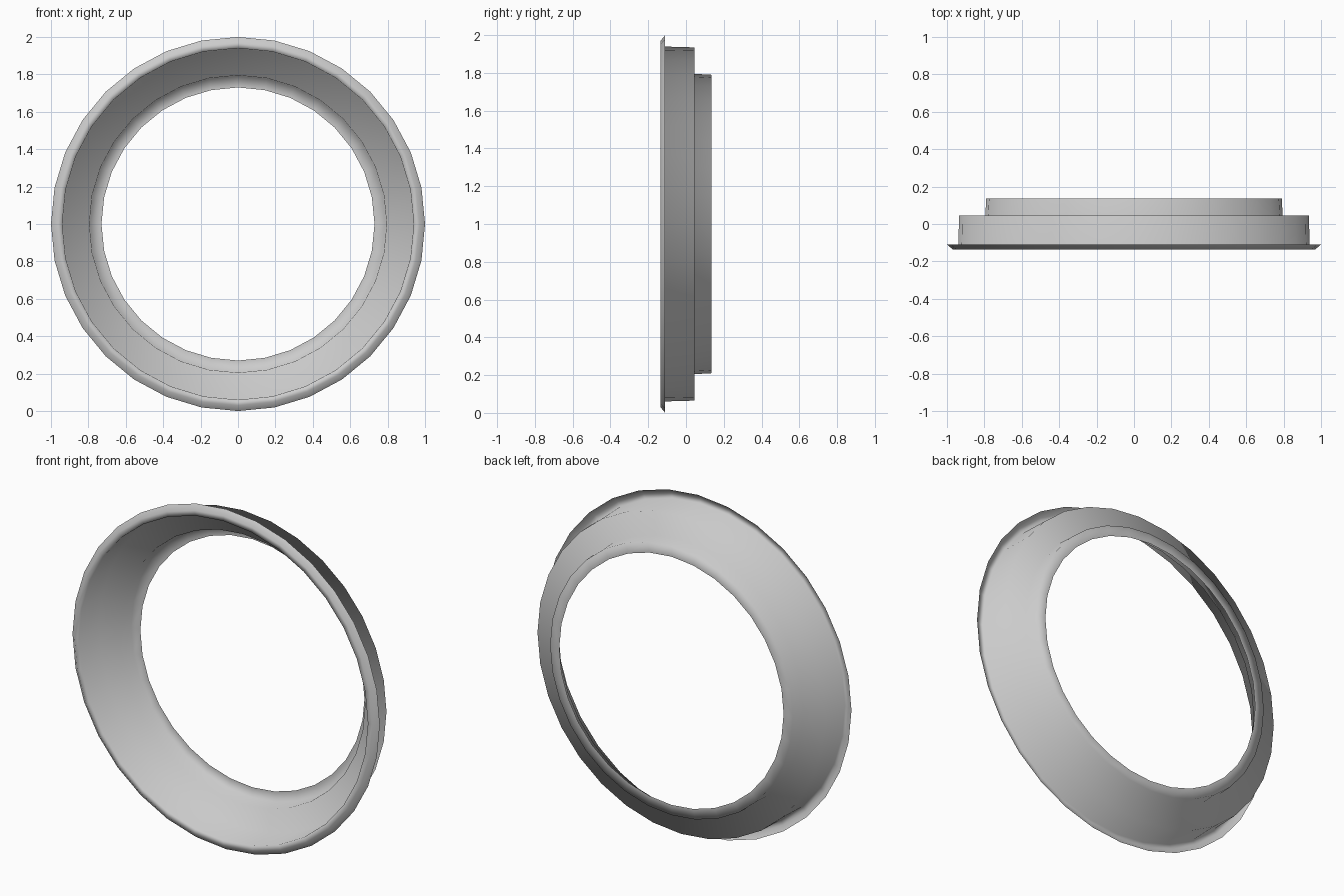
import bpy
import bmesh
import math
from mathutils import Vector

cube = bpy.data.objects.get("Cube")
if cube:
    bpy.data.objects.remove(cube, do_unlink=True)

# Plain grey finish
grey = bpy.data.materials.new("plain_grey")
grey.use_nodes = True
colour = (0.6, 0.6, 0.6, 1)
grey.diffuse_color = colour
grey.node_tree.nodes["Principled BSDF"].inputs["Base Color"].default_value = colour

# Cross-section of the stepped ring (radius, depth): flared lip, wide wall, step, narrow wall, back rim
PROFILE = [(1.0, -0.11), (0.97, -0.135), (0.94, -0.135), (0.935, 0.045),
           (0.795, 0.045), (0.79, 0.135), (0.73, 0.135)]
SEGMENTS = 32
CENTRE = Vector((0, 0, 1))

# Sweep the thin section around the front-to-back axis
bm = bmesh.new()
verts = [bm.verts.new(CENTRE + Vector((0, y, r))) for r, y in PROFILE]
edges = [bm.edges.new(pair) for pair in zip(verts, verts[1:])]
bmesh.ops.spin(bm, geom=verts + edges, cent=CENTRE, axis=(0, 1, 0),
               angle=math.tau, steps=SEGMENTS)
bmesh.ops.remove_doubles(bm, verts=bm.verts[:], dist=0.0005)
bmesh.ops.recalc_face_normals(bm, faces=bm.faces[:])

# Front lip faces the front
front = min(bm.faces, key=lambda f: f.calc_center_median().y)
if front.normal.y > 0:
    bmesh.ops.reverse_faces(bm, faces=bm.faces[:])
for face in bm.faces:
    face.smooth = True

mesh = bpy.data.meshes.new("stepped_ring")
bm.to_mesh(mesh)
bm.free()
mesh.materials.append(grey)
ring = bpy.data.objects.new("stepped_ring", mesh)
bpy.context.collection.objects.link(ring)
